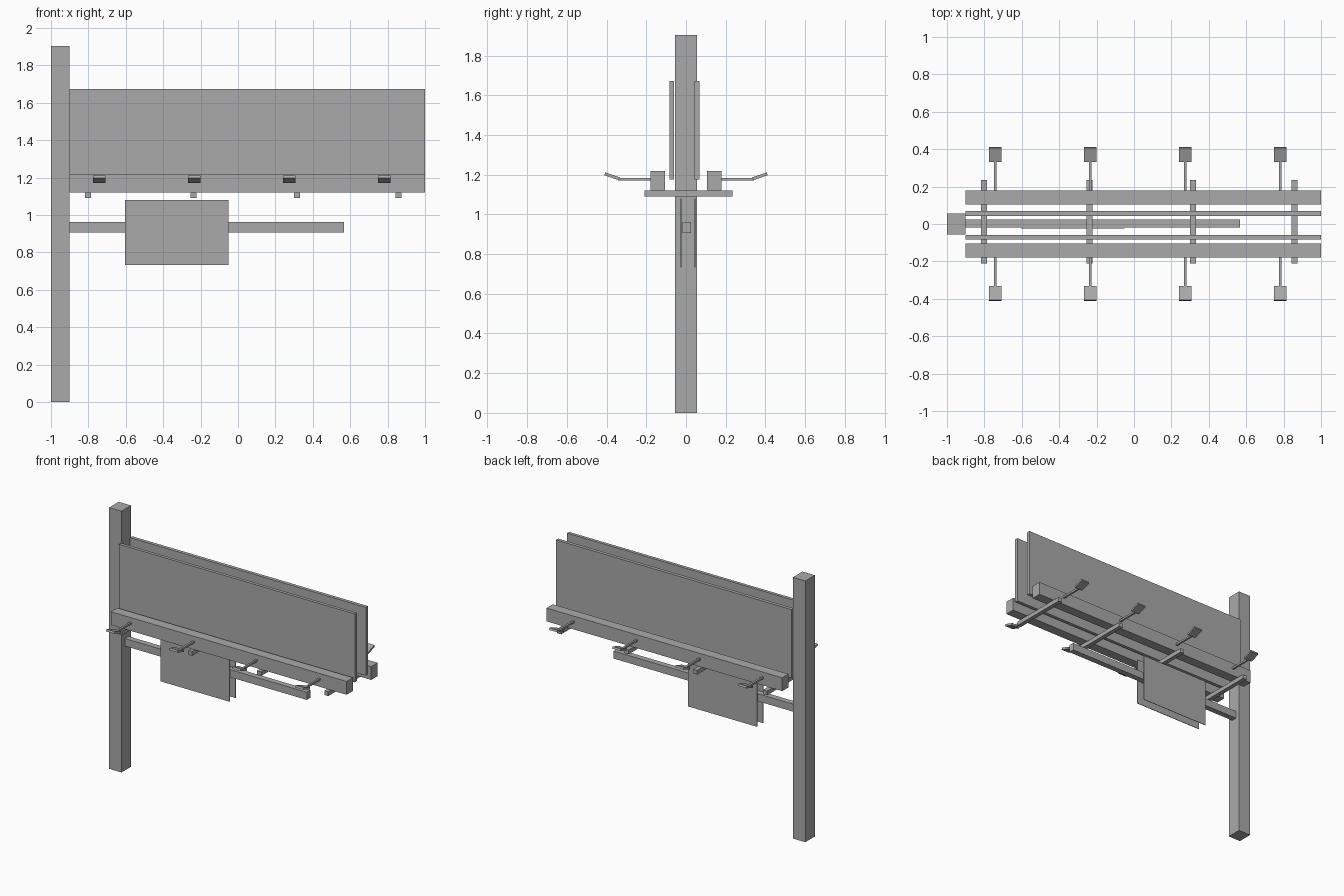
import bpy
import bmesh
from math import radians
from mathutils import Matrix, Vector

cube = bpy.data.objects.get("Cube")
if cube:
    bpy.data.objects.remove(cube, do_unlink=True)

# Single plain material
GREY = (0.4, 0.4, 0.4, 1)
paint = bpy.data.materials.new("plain_grey")
paint.use_nodes = True
paint.diffuse_color = GREY
for node in paint.node_tree.nodes:
    if node.type == "BSDF_PRINCIPLED":
        node.inputs["Base Color"].default_value = GREY


def box(name, x, y, z, tilt=0):
    """Box from (min, max) ranges, optionally tilted about x through its centre."""
    low, high = (Vector(corner) for corner in zip(x, y, z))
    bm = bmesh.new()
    bmesh.ops.create_cube(bm, size=1, matrix=Matrix.Diagonal((*(high - low), 1)))
    mesh = bpy.data.meshes.new(name)
    bm.to_mesh(mesh)
    bm.free()
    mesh.materials.append(paint)
    obj = bpy.data.objects.new(name, mesh)
    obj.location = (low + high) / 2
    obj.rotation_euler.x = tilt
    bpy.context.collection.objects.link(obj)
    return obj


SPAN = (-0.9, 1.0)

# Post and the two display panels
box("post", (-1, -0.9), (-0.055, 0.055), (0, 1.903))
box("front_panel", SPAN, (-0.083, -0.06), (1.175, 1.673))
box("back_panel", SPAN, (0.044, 0.069), (1.175, 1.673))

# Lower arm with a thin hanging sign on each side
box("sign_arm", (-0.9, 0.567), (-0.018, 0.024), (0.907, 0.962))
for side, y in (("front", -0.025), ("back", 0.045)):
    box(side + "_small_sign", (-0.605, -0.05), (y - 0.002, y + 0.002), (0.732, 1.08))

# Cross brackets under the beams
for i in range(4):
    x = -0.802 + i * 0.5535 + (0.01 if i in (1, 2) else 0)
    box(f"bracket_{i + 1}", (x - 0.016, x + 0.016), (-0.21, 0.234), (1.09, 1.121))

# Long beams, each carrying four lamps on rods
for side, s in (("front", -1), ("back", 1)):
    box(side + "_beam", SPAN, sorted((s * 0.105, s * 0.178)), (1.121, 1.218))
    for i in range(4):
        x = -0.742 + i * 0.508
        box(f"{side}_lamp_rod_{i + 1}", (x - 0.007, x + 0.007),
            sorted((s * 0.17, s * 0.342)), (1.17, 1.184))
        box(f"{side}_lamp_{i + 1}", (x - 0.033, x + 0.033),
            sorted((s * 0.333, s * 0.411)), (1.184, 1.199), s * radians(19))
